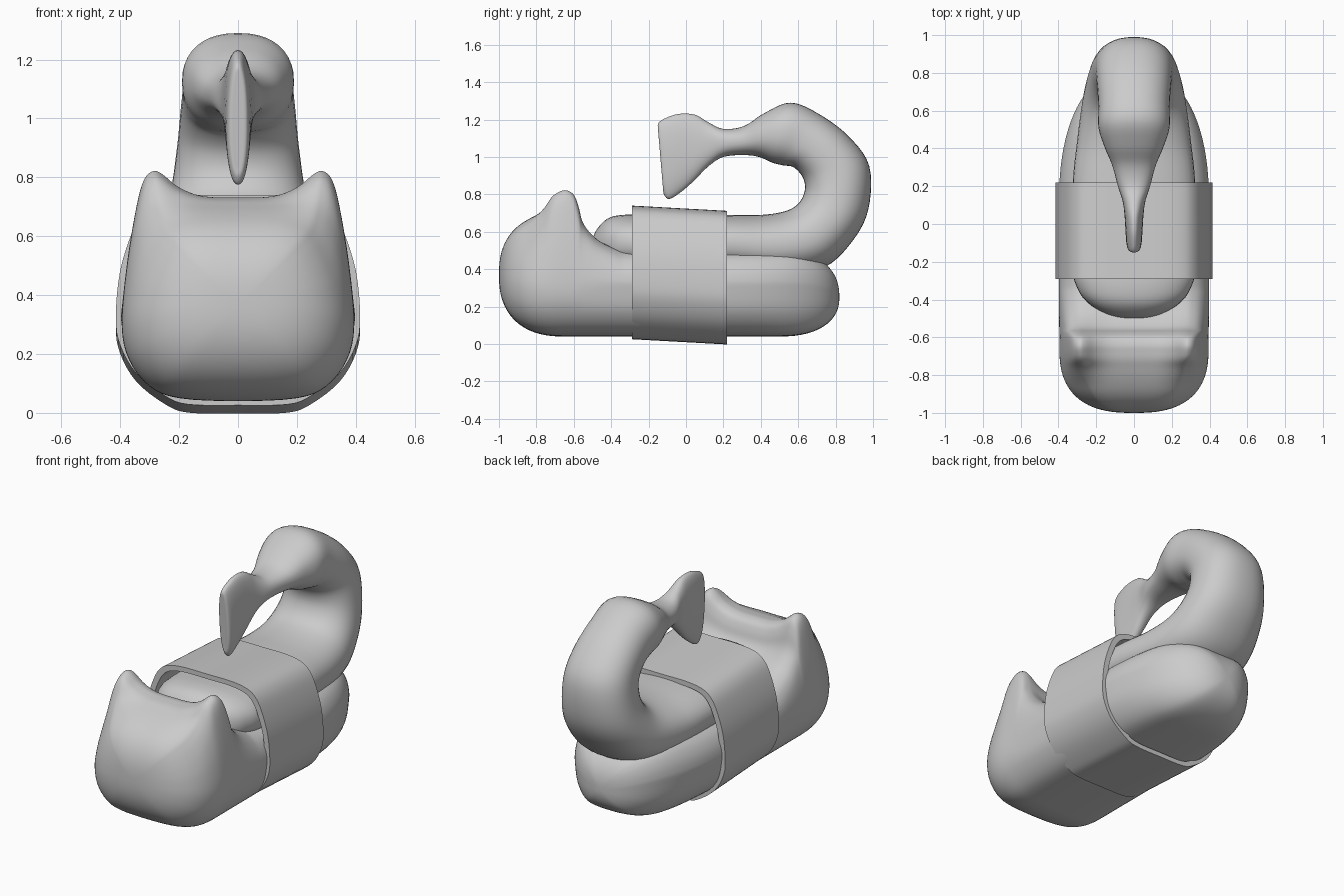
import bpy, bmesh, math

if "Cube" in bpy.data.objects:
    bpy.data.objects.remove(bpy.data.objects["Cube"])


def spline(keys, n, closed=False):
    """Catmull-Rom resampling of a list of tuples."""
    out, m = [], len(keys)
    at = (lambda i: keys[i % m]) if closed else (lambda i: keys[max(0, min(m - 1, i))])
    for i in range(m if closed else m - 1):
        a, b, c, d = at(i - 1), at(i), at(i + 1), at(i + 2)
        for j in range(n):
            t = j / n
            out.append(tuple(q + .5 * t * (r - p + t * (2*p - 5*q + 4*r - s + t * (3*(q - r) + s - p)))
                             for p, q, r, s in zip(a, b, c, d)))
    if not closed:
        out.append(tuple(keys[-1]))
    return out


def loft(name, rings, caps=True, angle=60):
    bm = bmesh.new()
    vs = [[bm.verts.new(p) for p in r] for r in rings]
    n = len(vs[0])
    for a, b in zip(vs, vs[1:]):
        for i in range(n):
            bm.faces.new((a[i], a[(i + 1) % n], b[(i + 1) % n], b[i]))
    if caps:
        bm.faces.new(vs[0])
        bm.faces.new(vs[-1])
    bmesh.ops.recalc_face_normals(bm, faces=bm.faces)
    me = bpy.data.meshes.new(name)
    bm.to_mesh(me)
    bm.free()
    ob = bpy.data.objects.new(name, me)
    bpy.context.collection.objects.link(ob)
    bpy.ops.object.select_all(action='DESELECT')
    ob.select_set(True)
    bpy.context.view_layer.objects.active = ob
    bpy.ops.object.shade_smooth_by_angle(angle=math.radians(angle))
    return ob


def mirrored(half):
    """Close a half profile running from top centre to bottom centre."""
    return half + [(-x, z) for x, z in half[-2:0:-1]]


def dome(u, e):
    u = max(0, min(1, u))
    return max(.004, (1 - u ** e) ** (1 / e))


# Rice body with cat head: three cross-sections blended along y
low = [(.395, .3), (.37, .18), (.3, .09), (.2, .05), (0, .04)]
front = [(0, .70), (.12, .70), (.2, .69), (.26, .665), (.29, .63), (.32, .58), (.352, .51), (.38, .42)]
head = [(0, .73), (.12, .735), (.2, .765), (.26, .812), (.29, .82), (.32, .79), (.345, .7), (.378, .5)]
rice = [(0, .5), (.12, .5), (.2, .5), (.27, .49), (.31, .475), (.35, .445), (.38, .40), (.395, .35)]
front, head, rice = [spline(mirrored(p + low), 4, True) for p in (front, head, rice)]
# y, front weight, head weight
keys = [(-1, 1, 0), (-.998, 1, 0), (-.985, 1, 0), (-.95, 1, 0), (-.9, 1, 0), (-.84, .93, .07),
        (-.77, .6, .4), (-.72, .2, .8), (-.68, .05, .95), (-.64, 0, 1), (-.6, 0, .93),
        (-.575, 0, .75), (-.555, 0, .52), (-.52, 0, .35), (-.46, 0, .18), (-.37, 0, .04),
        (-.3, 0, 0), (-.1, 0, 0), (.1, 0, 0), (.3, 0, 0), (.5, 0, 0), (.65, 0, 0),
        (.74, 0, 0), (.79, 0, 0), (.813, 0, 0), (.819, 0, 0), (.82, 0, 0)]
rings = []
for y, f, h in spline(keys, 4):
    if y < -.2:
        u = (-.65 - y) / .35
        sx, sz, c = dome(u, 2.6), dome(u, 2.4), .37
    else:
        sx, sz, c = dome((y - .1) / .72, 2.3), dome((y - .5) / .32, 2.3), .25
    ring = []
    for a, b, d in zip(front, head, rice):
        x, z = [f * a[k] + h * b[k] + (1 - f - h) * d[k] for k in (0, 1)]
        ring.append((x * sx, y, c + (z - c) * sz))
    rings.append(ring)
loft("rice_cat_body", rings)

# Shrimp topping: inner edge (y, z), outer edge (y, z), half width
keys = [(-.505, .52, -.505, .50, .01), (-.50, .56, -.50, .47, .07), (-.475, .615, -.475, .43, .15),
        (-.42, .67, -.42, .40, .24), (-.34, .69, -.34, .39, .30), (-.2, .69, -.2, .38, .33),
        (.2, .69, .2, .38, .325), (.40, .69, .5, .36, .30), (.53, .71, .74, .41, .275),
        (.60, .75, .89, .55, .25), (.635, .82, .975, .72, .225), (.625, .89, .98, .95, .205),
        (.575, .945, .87, 1.11, .195), (.52, .955, .71, 1.23, .188), (.46, .97, .56, 1.29, .188),
        (.39, 1.0, .42, 1.235, .155), (.31, 1.01, .31, 1.165, .115), (.2, 1.0, .2, 1.15, .085),
        (.12, .95, .12, 1.185, .06), (.04, .87, .05, 1.225, .05), (-.03, .81, -.04, 1.23, .045),
        (-.09, .775, -.115, 1.205, .04), (-.118, .80, -.148, 1.18, .03), (-.122, .83, -.15, 1.15, .008)]
rings = []
for iy, iz, oy, oz, w in spline(keys, 5):
    ring = []
    for i in range(40):
        a = math.tau * i / 40
        s, k = [math.copysign(abs(v) ** .88, v) for v in (math.sin(a), math.cos(a))]
        t = (1 + k) / 2
        ring.append((w * s, oy + (iy - oy) * t, oz + (iz - oz) * t))
    rings.append(ring)
loft("shrimp_topping", rings)

# Seaweed band wrapped around rice and shrimp, slightly tilted
half = [(0, .725), (.15, .725), (.25, .712), (.31, .68), (.355, .61), (.40, .47), (.415, .31),
        (.40, .215), (.345, .12), (.25, .045), (.17, .015), (0, .012)]
prof = spline(mirrored(half), 4, True)
rings = [[(x * s, y, .36 + (z - .36) * s - .055 * (y + .035)) for x, z in prof]
         for y, s in ((-.29, .92), (-.29, 1), (.22, 1), (.22, .92), (-.29, .92))]
loft("seaweed_band", rings, caps=False, angle=40)
